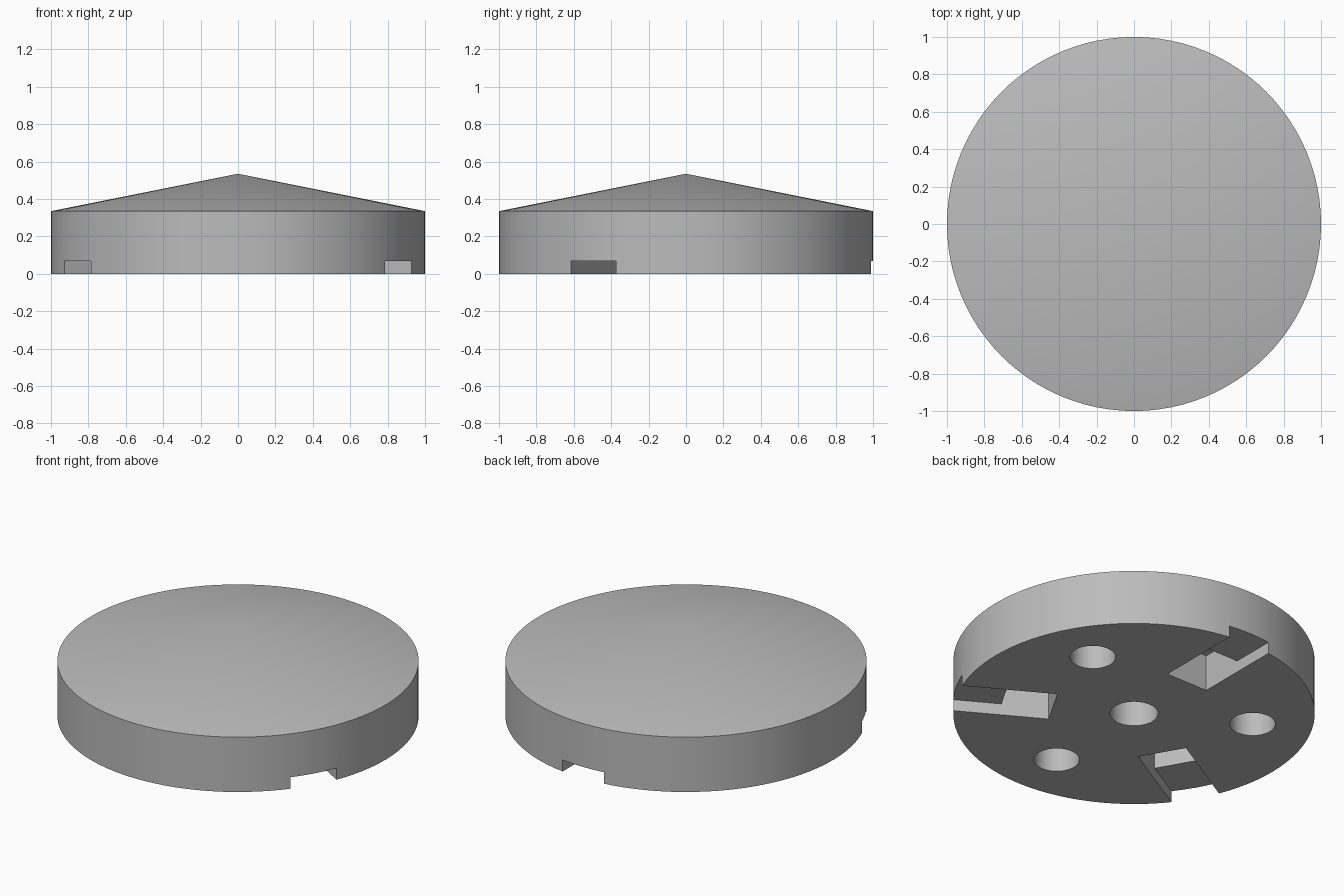
import bpy
import bmesh
from math import cos, sin, radians
from mathutils import Matrix, Vector

if "Cube" in bpy.data.objects:
    bpy.data.objects.remove(bpy.data.objects["Cube"], do_unlink=True)

RADIUS, SIDE_H, TOP_H = 1.0, 0.335, 0.535
SEGMENTS = 96
RECESS_H = 0.22

grey = bpy.data.materials.new("plain grey")
grey.use_nodes = True
grey.diffuse_color = (0.5, 0.5, 0.5, 1)
grey.node_tree.nodes["Principled BSDF"].inputs["Base Color"].default_value = (0.5, 0.5, 0.5, 1)


def add_object(name, bm):
    bmesh.ops.recalc_face_normals(bm, faces=bm.faces)
    mesh = bpy.data.meshes.new(name)
    bm.to_mesh(mesh)
    bm.free()
    mesh.materials.append(grey)
    obj = bpy.data.objects.new(name, mesh)
    bpy.context.collection.objects.link(obj)
    return obj


def ring(bm, z):
    angles = [radians(360 * i / SEGMENTS) for i in range(SEGMENTS)]
    return [bm.verts.new((RADIUS * cos(a), RADIUS * sin(a), z)) for a in angles]


def round_cutter(name, x, y, radius):
    # Starts below the base so that the hole opens cleanly
    bm = bmesh.new()
    depth = RECESS_H + 0.1
    bmesh.ops.create_cone(bm, cap_ends=True, segments=48, radius1=radius, radius2=radius,
                          depth=depth, matrix=Matrix.Translation((x, y, RECESS_H - depth / 2)))
    return add_object(name, bm)


def slot_cutter(name, angle):
    # Stepped side profile: deep pocket inside, shallow channel through the rim
    profile = [(0.455, -0.1), (1.1, -0.1), (1.1, 0.07), (0.72, 0.07),
               (0.72, RECESS_H), (0.455, RECESS_H)]
    bm = bmesh.new()
    face = bm.faces.new([bm.verts.new((r, -0.14, z)) for r, z in profile])
    out = bmesh.ops.extrude_face_region(bm, geom=[face])
    moved = [g for g in out["geom"] if isinstance(g, bmesh.types.BMVert)]
    bmesh.ops.translate(bm, verts=moved, vec=Vector((0, 0.28, 0)))
    bmesh.ops.rotate(bm, verts=bm.verts, matrix=Matrix.Rotation(radians(angle), 3, "Z"))
    return add_object(name, bm)


# Disc with a shallow conical top
bm = bmesh.new()
low, high = ring(bm, 0), ring(bm, SIDE_H)
apex = bm.verts.new((0, 0, TOP_H))
bm.faces.new(low)
for i in range(SEGMENTS):
    j = (i + 1) % SEGMENTS
    bm.faces.new((low[i], low[j], high[j], high[i]))
    bm.faces.new((high[i], high[j], apex))
disc = add_object("conical_disc", bm)

# Central hole, three outer holes and three stepped slots in the underside
cutters = [round_cutter("center_hole_cutter", 0, 0, 0.133)]
for k in range(3):
    a = radians(30 + 120 * k)
    cutters.append(round_cutter("outer_hole_cutter", 0.666 * cos(a), 0.666 * sin(a), 0.126))
    cutters.append(slot_cutter("slot_cutter", 90 + 120 * k))

bpy.ops.object.select_all(action="DESELECT")
disc.select_set(True)
bpy.context.view_layer.objects.active = disc
for cutter in cutters:
    mod = disc.modifiers.new("cut", "BOOLEAN")
    mod.operation = "DIFFERENCE"
    mod.solver = "EXACT"
    mod.object = cutter
    bpy.ops.object.modifier_apply(modifier=mod.name)
    bpy.data.objects.remove(cutter, do_unlink=True)

bpy.ops.object.shade_smooth_by_angle(angle=radians(30))
